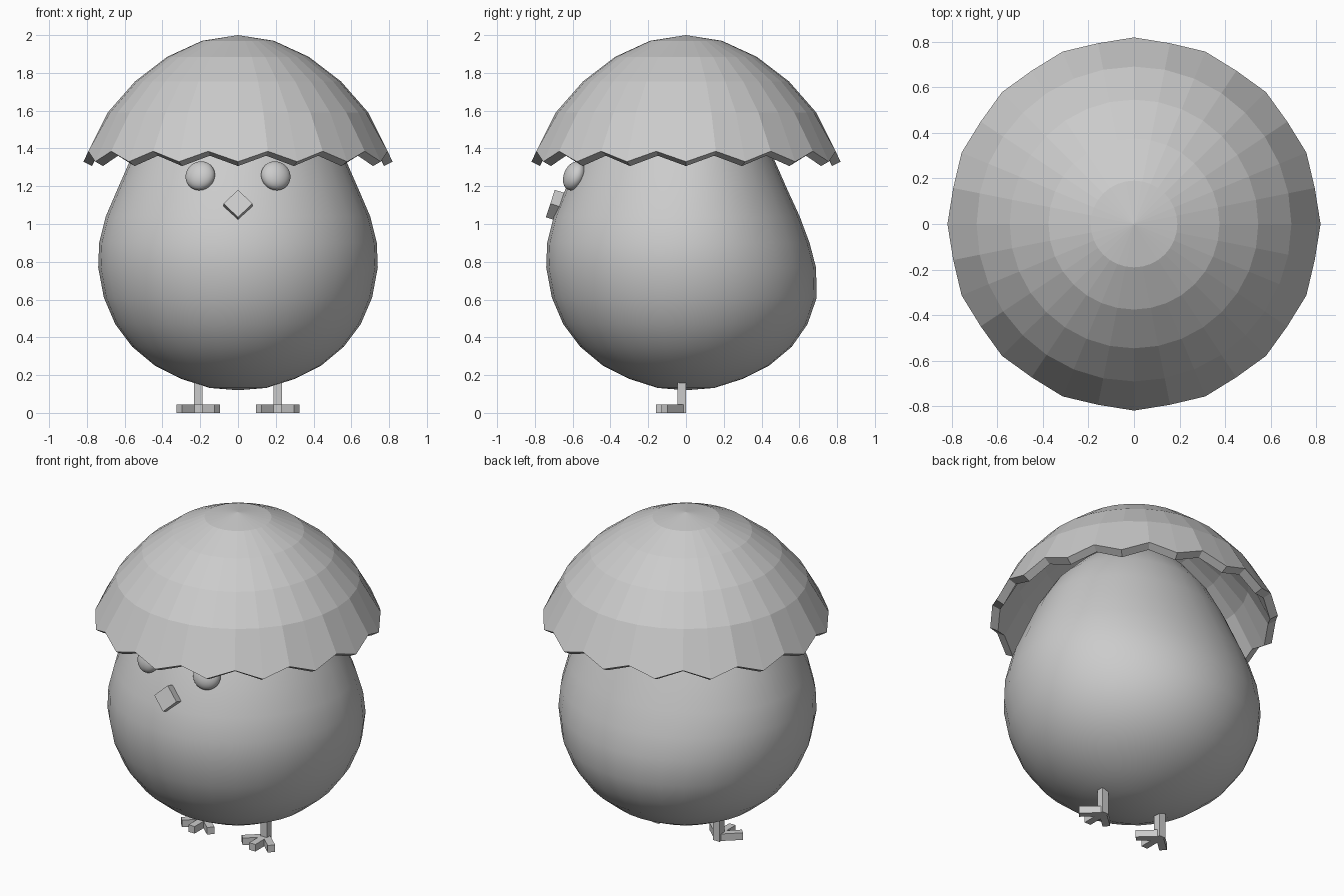
import bpy, bmesh, math
from mathutils import Matrix, Vector

if "Cube" in bpy.data.objects:
    bpy.data.objects.remove(bpy.data.objects["Cube"])

grey = bpy.data.materials.new("plain_grey")
grey.use_nodes = True
grey.diffuse_color = (0.6, 0.6, 0.6, 1)
grey.node_tree.nodes["Principled BSDF"].inputs["Base Color"].default_value = (0.6, 0.6, 0.6, 1)
SEG = 32


def finish(bm, name, smooth=False):
    bmesh.ops.recalc_face_normals(bm, faces=bm.faces)
    mesh = bpy.data.meshes.new(name)
    bm.to_mesh(mesh)
    bm.free()
    mesh.materials.append(grey)
    for p in mesh.polygons:
        p.use_smooth = smooth
    obj = bpy.data.objects.new(name, mesh)
    bpy.context.collection.objects.link(obj)
    return obj


def box(bm, size, matrix):
    bmesh.ops.create_cube(bm, size=1, matrix=matrix @ Matrix.Diagonal((*size, 1)))


def lathe(bm, rings, point):
    """Join rings of SEG points; a ring with zero radius becomes a pole."""
    loops = []
    for ring in rings:
        n = 1 if ring[0] == 0 else SEG
        loops.append([bm.verts.new(point(ring, i)) for i in range(n)])
    for a, b in zip(loops, loops[1:]):
        for i in range(SEG):
            j = (i + 1) % SEG
            quad = [a[i % len(a)], a[j % len(a)], b[j % len(b)], b[i % len(b)]]
            bm.faces.new(list(dict.fromkeys(quad)))


# Egg-shaped body: radius, height, depth of the back half relative to radius
body_rings = [(0, 0.12, 1), (0.15, 0.132, 1), (0.3, 0.18, 1), (0.44, 0.25, 1),
              (0.56, 0.35, 1), (0.65, 0.47, 0.99), (0.71, 0.61, 0.975),
              (0.74, 0.77, 0.93), (0.735, 0.9, 0.89), (0.7, 1.04, 0.86),
              (0.64, 1.18, 0.84), (0.57, 1.34, 0.82), (0.47, 1.5, 0.83),
              (0.34, 1.63, 0.87), (0.18, 1.72, 0.95), (0, 1.75, 1)]


def body_point(ring, i):
    r, z, back = ring
    a = math.tau * i / SEG
    y = r * math.sin(a)
    return r * math.cos(a), y * back if y > 0 else y, z


bm = bmesh.new()
lathe(bm, body_rings, body_point)
finish(bm, "body", True)

# Faceted eggshell cap with a zigzag rim
cap_rings = [(0, 2.0), (0.19, 1.97), (0.375, 1.885), (0.545, 1.755),
             (0.69, 1.59), (0.818, 1.33)]


def cap_point(ring, i):
    r, z = ring
    a = math.tau * i / SEG
    if ring is cap_rings[-1] and i % 2:
        r, z = r - 0.01, z + 0.055
    return r * math.cos(a), r * math.sin(a), z


bm = bmesh.new()
lathe(bm, cap_rings, cap_point)
cap = finish(bm, "eggshell_cap")
shell = cap.modifiers.new("shell", "SOLIDIFY")
shell.thickness = 0.05
shell.offset = -1

# Beak: a tilted square block standing on its corner
bm = bmesh.new()
tilt = Matrix.Rotation(math.radians(-18), 4, "X")
box(bm, (0.108, 0.08, 0.108), Matrix.Translation((0, -0.68, 1.096)) @ tilt
    @ Matrix.Rotation(math.radians(45), 4, "Y"))
finish(bm, "beak")

for side, label in ((1, "left"), (-1, "right")):
    # Eye: a slightly flattened ball leaning back against the face
    bm = bmesh.new()
    lean = (Matrix.Rotation(math.radians(18 * side), 4, "Z")
            @ Matrix.Rotation(math.radians(-22), 4, "X"))
    bmesh.ops.create_uvsphere(
        bm, u_segments=SEG, v_segments=16, radius=0.08,
        matrix=Matrix.Translation((0.2 * side, -0.592, 1.255)) @ lean
        @ Matrix.Diagonal((1, 0.65, 1, 1)))
    finish(bm, label + "_eye", True)

    # Leg and three splayed toes
    bm = bmesh.new()
    ankle = Vector((0.21 * side, -0.023, 0))
    box(bm, (0.045, 0.046, 0.16), Matrix.Translation(ankle + Vector((0, 0, 0.08))))
    for angle in (-48, 0, 48):
        toe = (Matrix.Translation(ankle) @ Matrix.Rotation(math.radians(angle), 4, "Z")
               @ Matrix.Translation((0, -0.068, 0.022)))
        box(bm, (0.043, 0.136, 0.044), toe)
    finish(bm, label + "_foot")
